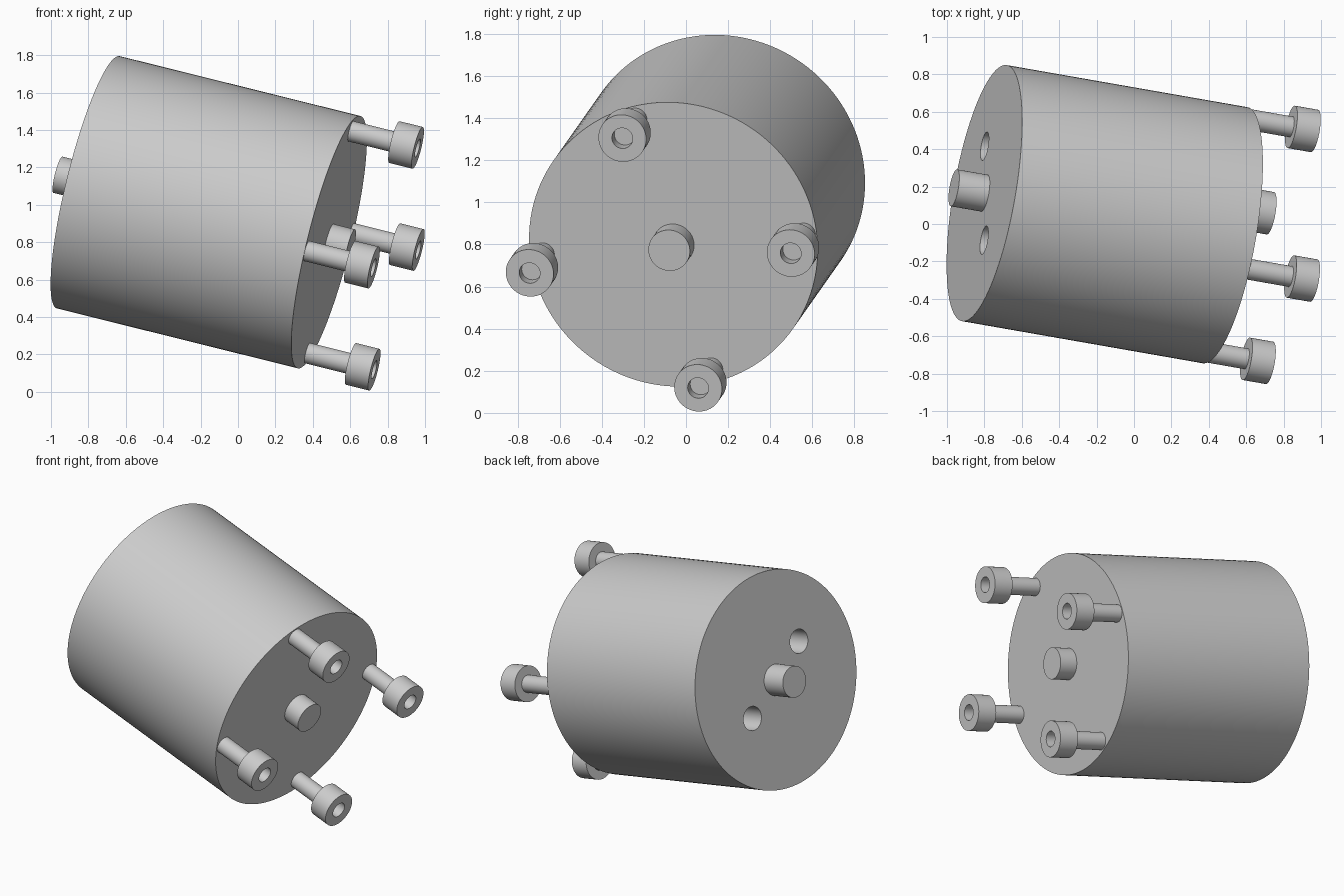
import bpy
import bmesh
import math
from mathutils import Matrix, Vector

cube = bpy.data.objects.get("Cube")
if cube:
    bpy.data.objects.remove(cube)

# Single plain metal colour
metal = bpy.data.materials.new("light grey metal")
metal.use_nodes = True
grey = (0.6, 0.6, 0.6, 1)
metal.diffuse_color = grey
metal.node_tree.nodes["Principled BSDF"].inputs["Base Color"].default_value = grey

# Tilted motor axis, running from the back face to the mounting face
back = Vector((-0.80, 0.165, 1.12))
face = Vector((0.487, -0.06, 0.80))
axis = (face - back).normalized()
length = (face - back).length
turn = axis.to_track_quat('Z', 'Y').to_matrix().to_4x4()


def lathe(name, profile, origin, steps=64):
    """Revolve (radius, distance along axis) points into a closed solid."""
    bm = bmesh.new()
    verts = [bm.verts.new((r, 0, h)) for r, h in profile]
    edges = [bm.edges.new(pair) for pair in zip(verts, verts[1:])]
    bmesh.ops.spin(bm, geom=verts + edges, cent=(0, 0, 0), axis=(0, 0, 1),
                   angle=math.tau, steps=steps, use_merge=False)
    bmesh.ops.remove_doubles(bm, verts=bm.verts, dist=1e-5)
    bmesh.ops.holes_fill(bm, edges=[e for e in bm.edges if e.is_boundary], sides=0)
    bmesh.ops.recalc_face_normals(bm, faces=bm.faces)
    mesh = bpy.data.meshes.new(name)
    bm.to_mesh(mesh)
    bm.free()
    mesh.materials.append(metal)
    obj = bpy.data.objects.new(name, mesh)
    obj.matrix_world = Matrix.Translation(origin) @ turn
    bpy.context.collection.objects.link(obj)
    return obj


def on_plane(y, z):
    """Offset perpendicular to the axis, from its sideways and upward parts."""
    return Vector((-(axis.y * y + axis.z * z) / axis.x, y, z))


# Motor body
body = lathe("motor_body", [(0.695, 0), (0.695, length)], back, 128)
parts = [body]

# Two blind holes in the back face
for side in (1, -1):
    hole = lathe("hole_cutter", [(0.077, -0.05), (0.077, 0.25)],
                 back + on_plane(0.251, -0.171) * side, 48)
    hole.hide_render = True
    hole.hide_viewport = True
    cut = body.modifiers.new("back_hole", 'BOOLEAN')
    cut.operation = 'DIFFERENCE'
    cut.solver = 'EXACT'
    cut.object = hole

# Drive shaft at the back and short boss on the mounting face
parts.append(lathe("back_shaft", [(0.1, -0.17), (0.1, 0.02)], back))
parts.append(lathe("front_boss", [(0.1, -0.02), (0.1, 0.12)], face))

# Socket-head bolts in two opposite pairs
tip, head = 0.374, 0.13
bolt = [(0.056, -0.02), (0.056, tip - head), (0.115, tip - head),
        (0.115, tip), (0.05, tip), (0.05, tip - 0.07)]
for pair, (y, z) in {"upright": (-0.18, 0.593), "sideways": (0.62, 0.047)}.items():
    for side in (1, -1):
        name = f"{pair}_bolt_{'a' if side > 0 else 'b'}"
        parts.append(lathe(name, bolt, face + on_plane(y, z) * side))

# Apply the holes, then smooth the round walls and keep the rims sharp
bpy.context.view_layer.update()
solid = bpy.data.meshes.new_from_object(
    body.evaluated_get(bpy.context.evaluated_depsgraph_get()))
body.modifiers.clear()
body.data = solid
for obj in [o for o in bpy.data.objects if o.name.startswith("hole_cutter")]:
    bpy.data.objects.remove(obj)
bpy.ops.object.select_all(action='DESELECT')
for obj in parts:
    obj.select_set(True)
bpy.context.view_layer.objects.active = body
bpy.ops.object.shade_smooth_by_angle(angle=math.radians(30))
